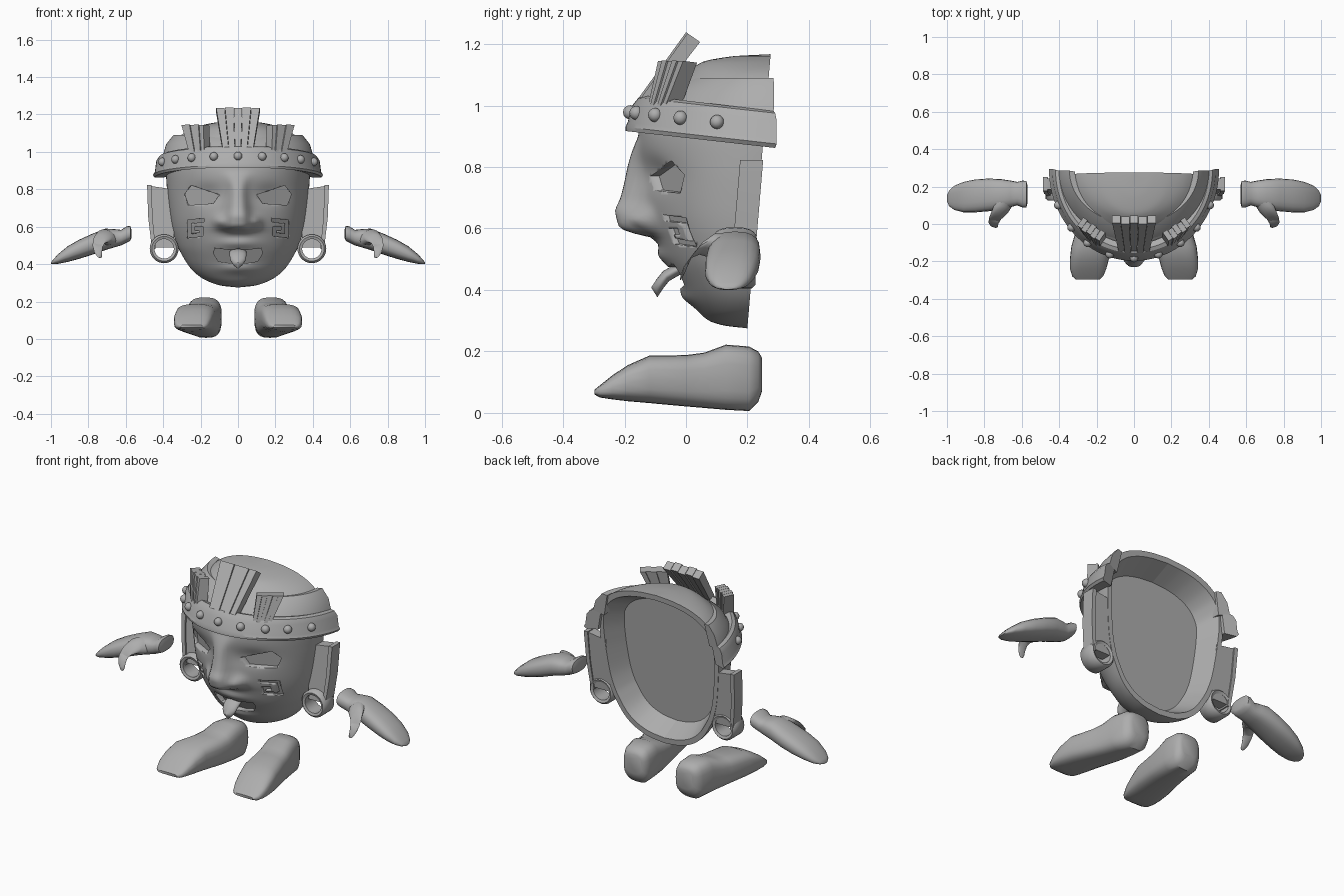
import bpy, bmesh, math
from mathutils import Vector
from math import sin, cos, pi, exp

if "Cube" in bpy.data.objects:
    bpy.data.objects.remove(bpy.data.objects["Cube"])

grey = bpy.data.materials.new("stone grey")
grey.diffuse_color = (0.42, 0.42, 0.42, 1)
grey.use_nodes = True
grey.node_tree.nodes["Principled BSDF"].inputs["Base Color"].default_value = grey.diffuse_color


def curve(pts):
    """Smooth monotone interpolation through (t, value) pairs."""
    n = len(pts)
    s = [(pts[i+1][1]-pts[i][1])/(pts[i+1][0]-pts[i][0]) for i in range(n-1)]
    m = [s[0]] + [2*a*b/(a+b) if a*b > 0 else 0 for a, b in zip(s, s[1:])] + [s[-1]]

    def f(t):
        t = min(max(t, pts[0][0]), pts[-1][0])
        i = max(k for k in range(n-1) if pts[k][0] <= t)
        h = pts[i+1][0]-pts[i][0]
        u = (t-pts[i][0])/h
        return ((1+2*u)*(1-u)**2*pts[i][1] + u*(1-u)**2*h*m[i]
                + u*u*(3-2*u)*pts[i+1][1] + u*u*(u-1)*h*m[i+1])
    return f


def finish(name, bm, angle=35):
    bmesh.ops.recalc_face_normals(bm, faces=bm.faces)
    me = bpy.data.meshes.new(name)
    bm.to_mesh(me)
    bm.free()
    me.materials.append(grey)
    ob = bpy.data.objects.new(name, me)
    bpy.context.collection.objects.link(ob)
    bpy.ops.object.select_all(action='DESELECT')
    ob.select_set(True)
    bpy.context.view_layer.objects.active = ob
    bpy.ops.object.shade_smooth_by_angle(angle=math.radians(angle))
    return ob


def tube(name, rings, angle=35):
    """Skin closed rings of points and cap both ends."""
    bm = bmesh.new()
    vs = [[bm.verts.new(p) for p in r] for r in rings]
    n = len(vs[0])
    for a, b in zip(vs, vs[1:]):
        for j in range(n):
            bm.faces.new((a[j], a[(j+1) % n], b[(j+1) % n], b[j]))
    bm.faces.new(vs[0])
    bm.faces.new(vs[-1])
    return finish(name, bm, angle)


def prism(name, front, back):
    return tube(name, [front, back], 20)


def oval(c, a, b, p=0.8, n=20):
    """Squarish oval around c spanned by half-axis vectors a and b."""
    def f(t): return math.copysign(abs(t)**p, t)
    return [Vector(c) + Vector(a)*f(cos(2*pi*k/n)) + Vector(b)*f(sin(2*pi*k/n)) for k in range(n)]


# ---- Head surface: half ellipses stacked along z, plus nose and lips
width = curve([(.275, 0), (.285, .09), (.30, .14), (.33, .20), (.38, .255), (.45, .30), (.5, .325),
               (.6, .355), (.7, .37), (.8, .38), (.9, .385), (.98, .38), (1.05, .345), (1.1, .29),
               (1.14, .2), (1.16, .1), (1.167, 0)])
front = curve([(.275, .2), (.285, .12), (.30, .075), (.33, .04), (.38, 0), (.42, -.025), (.48, -.06),
               (.55, -.09), (.65, -.12), (.75, -.135), (.9, -.155), (.97, -.14), (1.0, -.11),
               (1.05, -.05), (1.1, 0), (1.14, .05), (1.16, .15), (1.167, .275)])
nose_h = curve([(.55, 0), (.572, .02), (.59, .09), (.61, .11), (.65, .11), (.7, .085), (.8, .047), (.9, 0)])
nose_w = curve([(.55, .07), (.62, .07), (.7, .055), (.8, .045), (.9, .07)])


def back(z):
    return .2 + (z-.28)*.085


def surf(x, z):
    s = math.sqrt(max(0, 1-(x/max(width(z), 1e-4))**2))
    y = back(z) - (back(z)-front(z))*s
    if .5 < z < .92:
        y -= nose_h(z)/(1+(x/nose_w(z))**4)
    ax = abs(x)
    y -= .035*exp(-((ax-.095)/.03)**2-((z-.625)/.03)**2)             # nostril wings
    y += .022*exp(-((ax-.17)/.08)**2-((z-.775)/.05)**2)              # eye hollows
    y -= .015*exp(-(x/.1)**2)*(exp(-((z-.51)/.025)**2)+exp(-((z-.375)/.025)**2))  # lips
    return min(y, back(z))


bm = bmesh.new()
R, C = 110, 76
rows = []
for i in range(R+1):
    z = .721 - .446*cos(pi*i/R)
    w = width(z)
    rows.append([bm.verts.new((w*cos(pi*j/C), surf(w*cos(pi*j/C), z) if 0 < j < C else back(z), z))
                 for j in range(C+1)])
for a, b in zip(rows, rows[1:]):
    for j in range(C):
        bm.faces.new((a[j], a[j+1], b[j+1], b[j]))
bmesh.ops.remove_doubles(bm, verts=bm.verts, dist=1e-4)
# Hollow back: rim, sloping wall, flat floor
for scale, depth in ((.93, 0), (.80, .12)):
    rim = [e for e in bm.edges if e.is_boundary]
    new = bmesh.ops.extrude_edge_only(bm, edges=rim)["geom"]
    total = {0: .93, .12: .80/.93}[depth]
    for v in [g for g in new if isinstance(g, bmesh.types.BMVert)]:
        z = .73 + (v.co.z-.73)*total
        v.co = (v.co.x*total, back(z)-depth, z)
bmesh.ops.holes_fill(bm, edges=[e for e in bm.edges if e.is_boundary], sides=0)
head = finish("head", bm, 40)


# ---- Carved eyes, cheek glyphs and mouth
def carve(name, outline, depth, side=1):
    pts = [(x*side, z) for x, z in outline]
    c = prism(name, [(x, -.5, z) for x, z in pts], [(x, surf(x, z)+depth, z) for x, z in pts])
    c.hide_render = True
    c.hide_set(True)
    m = head.modifiers.new(name, 'BOOLEAN')
    m.operation, m.solver, m.object = 'DIFFERENCE', 'EXACT', c


eye = [(.10, .77), (.25, .82), (.285, .775), (.265, .715), (.13, .725)]
hook = [(.27, .645), (.182, .635), (.182, .54), (.265, .55), (.265, .60), (.222, .60), (.222, .58),
        (.247, .58), (.247, .568), (.2, .56), (.2, .618), (.27, .625)]
hook = [(.452-x, z) for x, z in hook]
mouth = [(-.125, .485), (-.04, .475), (0, .482), (.04, .475), (.125, .485), (.13, .455), (.105, .415),
         (.04, .405), (-.04, .405), (-.105, .415), (-.13, .455)]
for s in (1, -1):
    carve("eye_cutter", eye, .03, s)
    carve("glyph_cutter", hook, .018, s)
carve("mouth_cutter", mouth, .035)

# ---- Tongue
tube("tongue", [oval((0, y, z), (w, 0, 0), (0, -.010, .016), 1) for y, z, w in
                ((.02, .47, .04), (-.03, .465, .045), (-.065, .445, .045), (-.085, .42, .04),
                 (-.098, .40, .025), (-.103, .392, .008))], 50)


# ---- Headband and cap tier, swept round the front half
def sweep(name, section, n=48):
    rings = []
    for k in range(n+1):
        t = pi*k/n
        rings.append([((a)*cos(t), yb-d*sin(t), z+dz*sin(t)) for a, yb, d, z, dz in section])
    return tube(name, rings, 30)


sweep("headband", [(.38, .27, .40, .865, .06), (.445, .29, .487, .862, .055), (.455, .295, .492, .875, .055),
                   (.445, .295, .485, .89, .055), (.437, .295, .47, .95, .05), (.42, .29, .445, .975, .05),
                   (.40, .285, .42, .982, .05), (.36, .275, .38, .97, .05)])
sweep("cap_tier", [(.34, .27, .35, .96, .02), (.405, .285, .395, .97, .02), (.385, .287, .35, 1.04, .01),
                   (.345, .285, .285, 1.09, 0), (.315, .28, .25, 1.085, 0)])

# ---- Studs on the band
for deg in (24, 41, 56, 73, 90, 107, 124, 139, 156):
    t = math.radians(deg)
    bm = bmesh.new()
    bmesh.ops.create_uvsphere(bm, u_segments=14, v_segments=8, radius=.023)
    bmesh.ops.translate(bm, verts=bm.verts, vec=(.443*cos(t), .295-.477*sin(t), .925+.053*sin(t)))
    finish("band_stud", bm, 60)


# ---- Plume fans: tapered planks side by side
def fan(name, base, across, up, out, count, w0, w1, d0, d1):
    base, across, up, out = map(Vector, (base, across, up, out))
    for k in range(count):
        c = k-(count-1)/2
        lift = out*(.006*(k % 2))
        lo, hi = base+across*(c*w0)+lift, base+up+across*(c*w1)+lift
        prism(name, *[[p+across*(w*.48*sx)+out*(d*sy) for sx, sy in ((-1, 0), (1, 0), (1, -1), (-1, -1))]
                      for p, w, d in ((lo, w0, d0), (hi, w1, d1))])


fan("front_plume", (0, -.15, 1.02), (1, 0, 0), (0, .155, .215), (0, -.82, .57), 5, .033, .047, .04, .05)
for s in (1, -1):
    fan("side_plume", (.222*s, -.095, 1.0), (.82*s, .57, 0), (.022*s, .045, .145), (.57*s, -.82, .1),
        5, .020, .029, .06, .055)

for s in (1, -1):
    # ---- Ear boards with raised edge, and ring plugs
    board = [(.35, .80), (.482, .82), (.476, .65), (.455, .49), (.34, .49)]
    prism("ear_board", [(x*s, back(z)-.06, z) for x, z in board], [(x*s, back(z)-.002, z) for x, z in board])
    edge = [(.462, .822), (.486, .822), (.480, .65), (.460, .48), (.440, .48), (.457, .65)]
    prism("ear_board_edge", [(x*s, back(z)-.07, z) for x, z in edge], [(x*s, back(z)+.005, z) for x, z in edge])
    bm = bmesh.new()
    prof = [(.052, .13), (.066, .125), (.077, .135), (.077, .215), (.066, .226), (.052, .22)]
    vs = [[bm.verts.new((s*.395+r*cos(2*pi*k/32), y, .482+r*sin(2*pi*k/32))) for r, y in prof] for k in range(32)]
    for k in range(32):
        for j in range(6):
            a, b = vs[k], vs[(k+1) % 32]
            bm.faces.new((a[j], a[(j+1) % 6], b[(j+1) % 6], b[j]))
    finish("ear_ring", bm, 50)

    # ---- Mitten hands: x, y range, z range
    tube("hand", [oval((x*s, (y0+y1)/2, (z0+z1)/2), (0, (y1-y0)/2, 0), (0, 0, (z1-z0)/2)) for x, y0, y1, z0, z1 in
                  ((.570, .11, .21, .54, .585), (.576, .088, .23, .525, .604), (.595, .088, .232, .515, .602),
                   (.625, .10, .225, .50, .583), (.66, .09, .232, .49, .587), (.71, .078, .24, .475, .59),
                   (.78, .068, .243, .45, .562), (.85, .062, .238, .428, .53), (.91, .062, .225, .412, .496),
                   (.96, .075, .205, .402, .455), (.988, .095, .18, .40, .425), (1.0, .12, .155, .401, .41))], 50)
    tube("thumb", [oval((x*s, y, z), (r, 0, 0), (0, r*.6, r*.8), 1, 14) for x, y, z, r in
                   ((.69, .12, .54, .05), (.715, .07, .55, .045), (.74, .035, .53, .034), (.75, .01, .50, .028),
                    (.748, -.003, .47, .022), (.74, -.012, .445, .014), (.735, -.015, .435, .004))], 60)

    # ---- Feet: y, x range, z range
    tube("foot", [oval(((x0+x1)/2*s, y, (z0+z1)/2), ((x1-x0)/2, 0, 0), (0, 0, (z1-z0)/2), .65, 24)
                  for y, x0, x1, z0, z1 in
                  ((.247, .115, .215, .07, .18), (.235, .098, .238, .035, .20), (.205, .088, .255, .006, .216),
                   (.13, .087, .27, .010, .222), (.06, .092, .285, .016, .196), (0, .10, .30, .021, .188),
                   (-.12, .12, .335, .032, .186), (-.19, .135, .343, .038, .155), (-.24, .148, .342, .044, .122),
                   (-.28, .165, .33, .050, .09), (-.298, .185, .31, .06, .075))], 45)
